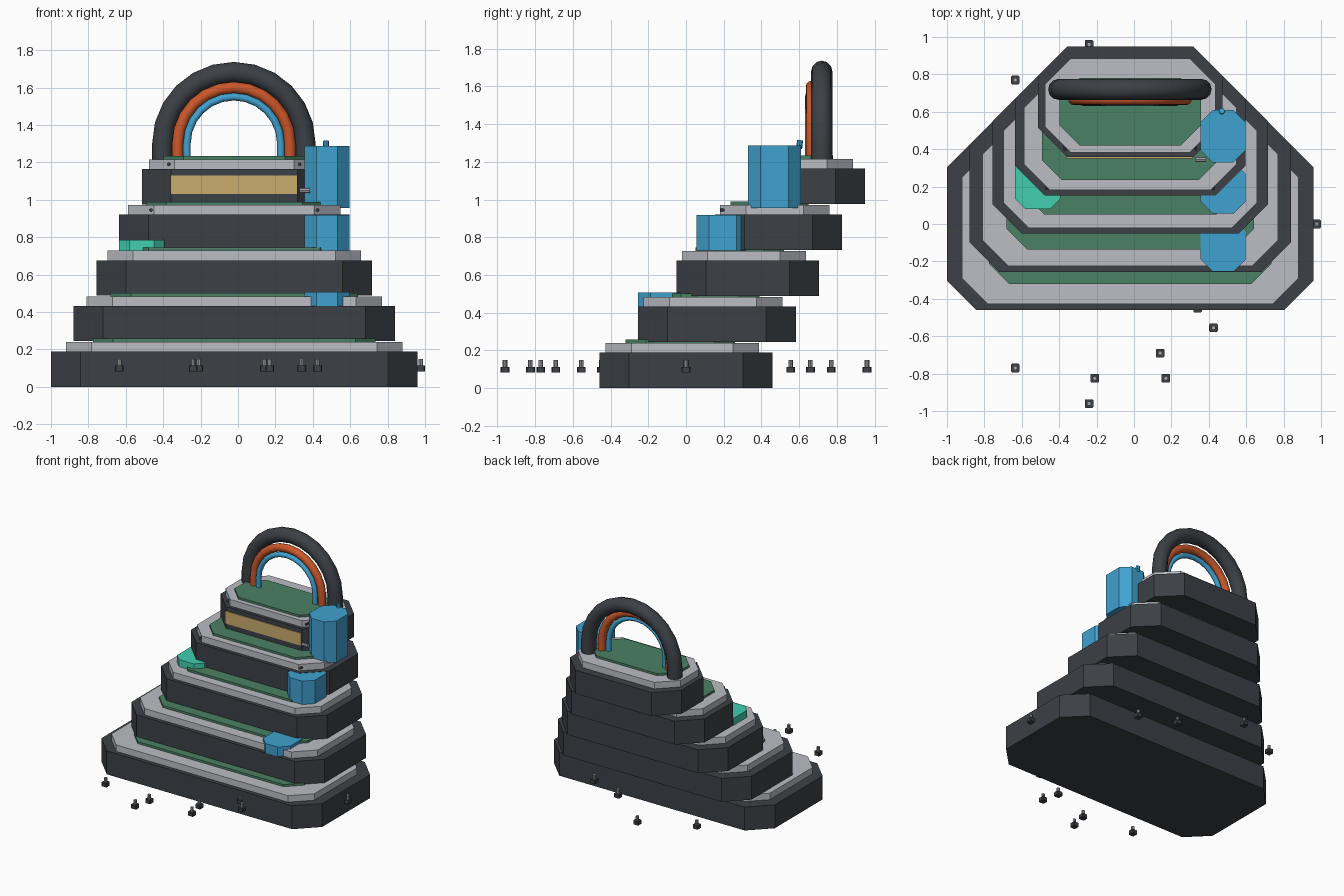
import bpy, bmesh, math
from mathutils import Vector

if "Cube" in bpy.data.objects:
    bpy.data.objects.remove(bpy.data.objects["Cube"])


def material(name, rgb):
    m = bpy.data.materials.new(name)
    m.diffuse_color = (*rgb, 1)
    m.use_nodes = True
    m.node_tree.nodes["Principled BSDF"].inputs["Base Color"].default_value = m.diffuse_color
    return m


DARK = material("charcoal", (0.045, 0.051, 0.061))
GRAY = material("light gray", (0.50, 0.515, 0.56))
GREEN = material("moss green", (0.068, 0.22, 0.125))
BLUE = material("sky blue", (0.051, 0.36, 0.63))
ORANGE = material("burnt orange", (0.60, 0.095, 0.023))
GOLD = material("sand gold", (0.60, 0.42, 0.155))
TEAL = material("turquoise", (0.052, 0.62, 0.43))
STEEL = material("steel", (0.36, 0.37, 0.39))


def finish(name, bm, mat):
    bmesh.ops.recalc_face_normals(bm, faces=bm.faces)
    me = bpy.data.meshes.new(name)
    bm.to_mesh(me)
    bm.free()
    me.materials.append(mat)
    ob = bpy.data.objects.new(name, me)
    bpy.context.collection.objects.link(ob)
    return ob


def slab(name, x0, x1, y0, y1, z0, z1, mat, c=0.0):
    """Box with its four upright edges cut off by c."""
    if c:
        pts = [(x0 + c, y0), (x1 - c, y0), (x1, y0 + c), (x1, y1 - c),
               (x1 - c, y1), (x0 + c, y1), (x0, y1 - c), (x0, y0 + c)]
    else:
        pts = [(x0, y0), (x1, y0), (x1, y1), (x0, y1)]
    bm = bmesh.new()
    f = bm.faces.new([bm.verts.new((x, y, z0)) for x, y in pts])
    up = bmesh.ops.extrude_face_region(bm, geom=[f])["geom"]
    bmesh.ops.translate(bm, vec=(0, 0, z1 - z0),
                        verts=[v for v in up if isinstance(v, bmesh.types.BMVert)])
    return finish(name, bm, mat)


def rod(name, a, b, r, mat, sides=8):
    a, b = Vector(a), Vector(b)
    bm = bmesh.new()
    bmesh.ops.create_cone(bm, cap_ends=True, segments=sides, radius1=r,
                          radius2=r, depth=(b - a).length)
    ob = finish(name, bm, mat)
    ob.location = (a + b) / 2
    ob.rotation_euler = (b - a).to_track_quat('Z', 'Y').to_euler()
    return ob


def arch(name, radius, tube, y, z_foot, mat, steps=12, sides=12):
    """Half ring with short straight legs, swept in the xz plane."""
    cx, cz = -0.022, 1.30
    path = [(-radius, z_foot - cz, math.pi)]
    for i in range(steps + 1):
        a = math.pi * (1 - i / steps)
        path.append((radius * math.cos(a), radius * math.sin(a), a))
    path.append((radius, z_foot - cz, 0))
    bm = bmesh.new()
    rings = []
    for px, pz, a in path:
        ring = []
        for k in range(sides):
            t = 2 * math.pi * k / sides
            d = tube * math.cos(t)
            ring.append(bm.verts.new((cx + px + d * math.cos(a), y + tube * math.sin(t),
                                      cz + pz + d * math.sin(a))))
        rings.append(ring)
    for p, q in zip(rings, rings[1:]):
        for k in range(sides):
            n = (k + 1) % sides
            bm.faces.new((p[k], p[n], q[n], q[k]))
    bm.faces.new(rings[0])
    bm.faces.new(rings[-1])
    ob = finish(name, bm, mat)
    bpy.context.view_layer.objects.active = ob
    ob.select_set(True)
    bpy.ops.object.shade_smooth_by_angle(angle=math.radians(40))
    ob.select_set(False)
    return ob


# Five stepped tiers: dark block, gray cap, green mat
CX = -0.02
for i in range(5):
    z = 0.244 * i
    yc = 0.1635 * i
    hx, hy = 0.98 - 0.1215 * i, 0.46 - 0.041 * i
    slab(f"tier_block_{i+1}", CX - hx, CX + hx, yc - hy, yc + hy, z, z + 0.188, DARK, 0.157)
    gx, gy, gc = 0.90 - 0.111 * i, 0.407 - 0.039 * i, yc - 0.02
    slab(f"tier_cap_{i+1}", CX - gx, CX + gx, gc - gy, gc + gy, z + 0.188, z + 0.24, GRAY, 0.137)
    mx, my, mc = 0.755 - 0.094 * i, 0.29 - 0.0275 * i, yc - 0.03 - 0.006 * i
    slab(f"tier_mat_{i+1}", CX - mx, CX + mx, mc - my, mc + my, z + 0.24, z + 0.257, GREEN, 0.108)

# Climbing blue columns on the right, turquoise pad on the left
for n, (y, z0, z1) in enumerate([(-0.255, 0.43, 0.508), (0.055, 0.73, 0.918), (0.33, 0.955, 1.288)]):
    slab(f"blue_column_{n+1}", 0.355, 0.597, y, y + 0.28, z0, z1, BLUE, 0.066)
slab("turquoise_pad", -0.635, -0.393, 0.08, 0.36, 0.728, 0.785, TEAL, 0.055)
rod("column_plug", (0.47, 0.60, 1.27), (0.47, 0.605, 1.315), 0.016, BLUE)

# Nested arches on the top tier
arch("outer_arch", 0.381, 0.056, 0.72, 1.21, DARK)
arch("middle_arch", 0.300, 0.031, 0.667, 1.225, ORANGE)
arch("inner_arch", 0.251, 0.020, 0.652, 1.225, BLUE)

# Front panel on the top tier, with its knob and the cap screws
slab("front_panel", -0.36, 0.315, 0.351, 0.362, 1.03, 1.13, GOLD)
rod("panel_knob", (0.33, 0.345, 1.05), (0.385, 0.345, 1.05), 0.014, STEEL)
for x, y, z in [(-0.37, 0.40, 1.19), (0.33, 0.40, 1.19), (-0.465, 0.19, 0.945), (0.425, 0.19, 0.945)]:
    rod("cap_screw", (x, y - 0.008, z), (x, y + 0.03, z), 0.009, DARK, 6)

# Loose studs around the base: dark square foot and steel pin
STUDS = [(-0.24, 0.96), (-0.635, 0.77), (0.977, 0.0), (-0.635, -0.77), (-0.24, -0.96),
         (-0.21, -0.825), (0.17, -0.825), (0.14, -0.69), (0.425, -0.555), (0.34, -0.45),
         (0.425, 0.555), (0.14, 0.66)]
for n, (x, y) in enumerate(STUDS):
    h = 0.023
    slab(f"stud_foot_{n+1}", x - h, x + h, y - h, y + h, 0.083, 0.113, DARK, 0.005)
    rod(f"stud_pin_{n+1}", (x, y, 0.11), (x, y, 0.148), 0.012, STEEL)
